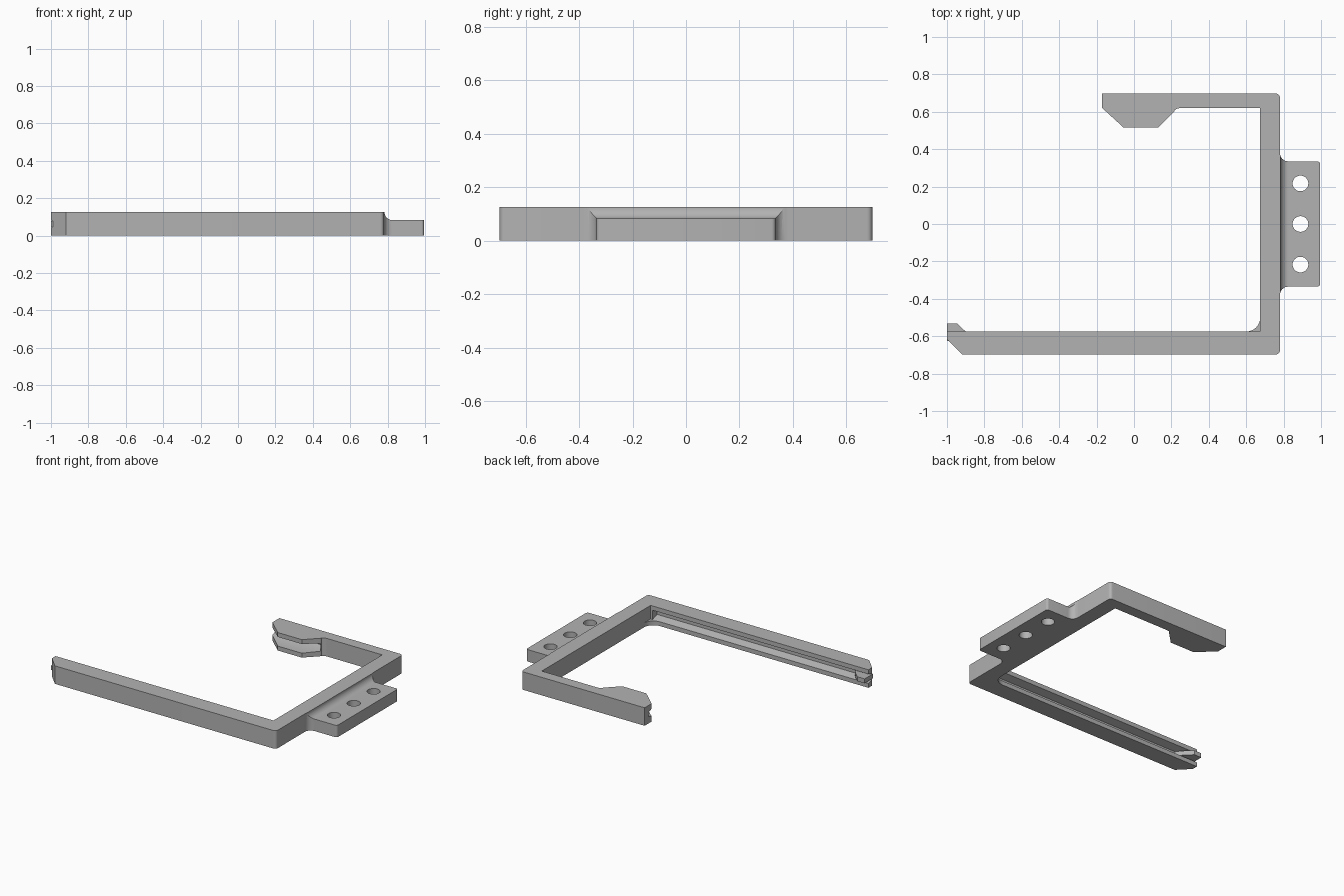
import bpy, bmesh, math
from mathutils import Vector

cube = bpy.data.objects.get("Cube")
if cube:
    bpy.data.objects.remove(cube, do_unlink=True)

TOP = 0.125
PLATE_TOP = 0.083

grey = bpy.data.materials.new("plain grey")
grey.use_nodes = True
colour = (0.45, 0.45, 0.45, 1)
grey.diffuse_color = colour
grey.node_tree.nodes["Principled BSDF"].inputs["Base Color"].default_value = colour


def arc(cx, cy, r, start, end, steps=8):
    """Points on a circular arc, angles in degrees."""
    angles = [math.radians(start + (end - start) * i / steps) for i in range(steps + 1)]
    return [(cx + r * math.cos(a), cy + r * math.sin(a)) for a in angles]


def prism(name, points, low, high, axis="z"):
    """Extrude a profile: (x, y) along z, (x, z) along y or (y, z) along x."""
    place = {"z": lambda a, b, c: (a, b, c),
             "y": lambda a, b, c: (a, c, b),
             "x": lambda a, b, c: (c, a, b)}[axis]
    bm = bmesh.new()
    face = bm.faces.new([bm.verts.new(place(a, b, low)) for a, b in points])
    shift = Vector(place(0, 0, high - low))
    grown = bmesh.ops.extrude_face_region(bm, geom=[face])["geom"]
    bmesh.ops.translate(bm, vec=shift, verts=[v for v in grown if isinstance(v, bmesh.types.BMVert)])
    bmesh.ops.recalc_face_normals(bm, faces=bm.faces)
    mesh = bpy.data.meshes.new(name)
    bm.to_mesh(mesh)
    bm.free()
    mesh.materials.append(grey)
    obj = bpy.data.objects.new(name, mesh)
    bpy.context.collection.objects.link(obj)
    return obj


def combine(obj, tool, operation):
    """Apply a boolean and discard the tool."""
    mod = obj.modifiers.new("shape", "BOOLEAN")
    mod.operation = operation
    mod.solver = "EXACT"
    mod.object = tool
    bpy.context.view_layer.objects.active = obj
    bpy.ops.object.modifier_apply(modifier=mod.name)
    bpy.data.objects.remove(tool, do_unlink=True)


# Open frame: long front arm, side bar and short back arm with a jaw
outline = [(-1, -0.575), (-1, -0.615), (-0.92, -0.697)]
outline += arc(0.76, -0.677, 0.02, -90, 0, 5)
outline += arc(0.76, 0.677, 0.02, 0, 90, 5)
outline += [(-0.17, 0.697), (-0.17, 0.62), (-0.055, 0.515), (0.13, 0.515)]
outline += [(0.215, 0.6)] + arc(0.25, 0.57, 0.05, 130, 90, 4)
outline += [(0.675, 0.62), (0.675, -0.575)]
frame = prism("frame", outline, 0, TOP)

# Tapered groove along the inside of the front arm
groove = [(-0.56, 0.028), (-0.575, 0.03), (-0.625, 0.047),
          (-0.625, 0.078), (-0.575, 0.095), (-0.56, 0.097)]
combine(frame, prism("groove_cutter", groove, -1.1, 0.66, "x"), "DIFFERENCE")

# Matching groove in the back jaw
jaw = [(0.5, 0.03), (0.62, 0.036), (0.655, 0.05),
       (0.655, 0.075), (0.62, 0.089), (0.5, 0.095)]
combine(frame, prism("jaw_cutter", jaw, -0.3, 0.215, "x"), "DIFFERENCE")

# Catch at the tip of the front arm, seated in the groove
catch = prism("catch", [(-1, -0.625), (-0.86, -0.625), (-0.9, -0.575),
                        (-0.945, -0.533), (-1, -0.533)], 0.047, 0.078)

# Rounded web in the lower inside corner
web = prism("corner_web", [(0.675, -0.575)] + arc(0.6, -0.5, 0.075, 0, -90), 0, 0.03)

# Mounting plate with rounded roots, blended up into the side bar
plan = arc(0.825, -0.38, 0.045, 180, 90)
plan += arc(0.98, -0.32, 0.015, -90, 0, 4)
plan += arc(0.98, 0.32, 0.015, 0, 90, 4)
plan += arc(0.825, 0.38, 0.045, 270, 180)
plate = prism("mounting_plate", plan, 0, 0.2)
side = [(0.7, -0.1), (1.1, -0.1), (1.1, PLATE_TOP)]
side += arc(0.825, PLATE_TOP + 0.042, 0.042, 270, 180) + [(0.7, TOP)]
combine(plate, prism("blend_profile", side, -0.6, 0.6, "y"), "INTERSECT")

# Three screw holes
for y in (-0.217, 0, 0.217):
    hole = arc(0.89, y, 0.042, 0, 360, 32)[:-1]
    combine(plate, prism("hole_cutter", hole, -0.1, 0.3), "DIFFERENCE")

# Smooth the rounded parts while keeping edges crisp
bpy.ops.object.select_all(action="DESELECT")
for obj in (frame, catch, web, plate):
    obj.select_set(True)
bpy.context.view_layer.objects.active = frame
bpy.ops.object.shade_smooth_by_angle(angle=math.radians(25))
